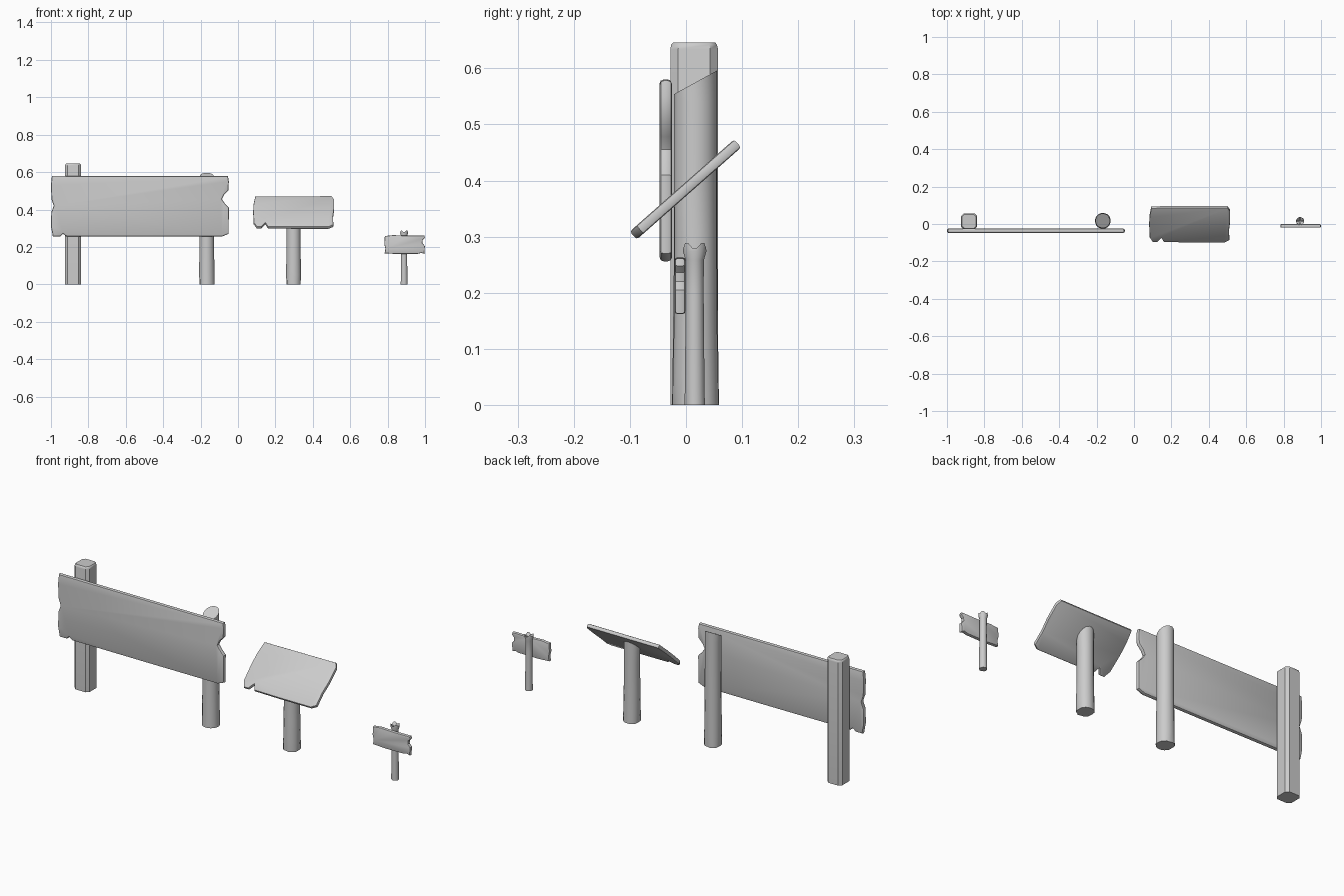
import bpy, bmesh, math, random
from mathutils import Matrix

if "Cube" in bpy.data.objects:
    bpy.data.objects.remove(bpy.data.objects["Cube"])

random.seed(4)


def finish(bm, name):
    bmesh.ops.recalc_face_normals(bm, faces=bm.faces)
    me = bpy.data.meshes.new(name)
    bm.to_mesh(me)
    bm.free()
    ob = bpy.data.objects.new(name, me)
    bpy.context.collection.objects.link(ob)
    bpy.ops.object.select_all(action='DESELECT')
    ob.select_set(True)
    bpy.context.view_layer.objects.active = ob
    bpy.ops.object.shade_smooth_by_angle(angle=math.radians(38))
    return ob


def board(name, outline, y0, y1, bevel, matrix=None):
    """Plank from an (x, z) outline, thickness y0..y1, with worn rounded rims."""
    bm = bmesh.new()
    rings = [[bm.verts.new((x, y, z)) for x, z in outline] for y in (y0, y1)]
    for r in rings:
        bm.faces.new(r)
    n = len(outline)
    for i in range(n):
        j = (i + 1) % n
        bm.faces.new((rings[0][i], rings[0][j], rings[1][j], rings[1][i]))
    bmesh.ops.recalc_face_normals(bm, faces=bm.faces)
    rim = [e for e in bm.edges
           if abs(e.verts[0].co.y - e.verts[1].co.y) < 1e-6]
    bmesh.ops.bevel(bm, geom=rim, offset=bevel, segments=2, profile=0.5,
                    affect='EDGES', clamp_overlap=True)
    if matrix:
        bm.transform(matrix)
    return finish(bm, name)


def circle(n, r):
    return [(r * math.cos(2 * math.pi * (i + .5) / n),
             r * math.sin(2 * math.pi * (i + .5) / n)) for i in range(n)]


def post(name, section, cx, cy, stations, top_shape=None, centre_drop=0, nick=0):
    """Stack scaled sections (z, scale); top_shape gives z at the last ring."""
    bm = bmesh.new()
    rings = []
    for k, (z, s) in enumerate(stations):
        ring = []
        for x, y in section:
            f = s * (1 - (random.choice((0, 0, nick)) if k == 0 else 0))
            zz = z
            if top_shape and k == len(stations) - 1:
                zz = top_shape(x * f, y * f)
            ring.append(bm.verts.new((cx + x * f, cy + y * f, zz)))
        rings.append(ring)
    n = len(section)
    for a, b in zip(rings, rings[1:]):
        for i in range(n):
            j = (i + 1) % n
            bm.faces.new((a[i], a[j], b[j], b[i]))
    bm.faces.new(rings[0])
    top = rings[-1]
    mid = bm.verts.new((cx, cy, sum(v.co.z for v in top) / n - centre_drop))
    for i in range(n):
        bm.faces.new((top[i], top[(i + 1) % n], mid))
    return finish(bm, name)


# Large sign: wide board with broken ends
board("large_board",
      [(-0.995, 0.58), (-1.0, 0.53), (-0.997, 0.455), (-0.985, 0.42),
       (-0.998, 0.385), (-1.0, 0.31), (-0.99, 0.257), (-0.95, 0.257),
       (-0.936, 0.271), (-0.918, 0.257), (-0.50, 0.256), (-0.085, 0.256),
       (-0.05, 0.270), (-0.049, 0.41), (-0.07, 0.432), (-0.086, 0.455),
       (-0.075, 0.478), (-0.052, 0.502), (-0.049, 0.55), (-0.054, 0.578)],
      -0.047, -0.025, 0.007)

# Large sign: chamfered square post
h, c = 0.0425, 0.014
square = [(h, -h + c), (h, h - c), (h - c, h), (-h + c, h),
          (-h, h - c), (-h, -h + c), (-h + c, -h), (h - c, -h)]
post("large_square_post", square, -0.882, 0.0145,
     [(0, 1), (0.634, 1), (0.642, 0.96), (0.646, 0.88)])

# Large sign: round post with a slanted top
post("large_round_post", circle(16, 0.041), -0.167, 0.017,
     [(0, 1.04), (0.05, 1.02), (0.25, 0.96), (0.54, 0.95), (0.56, 0.95)],
     lambda x, y: 0.575 + y * 0.55, nick=0.10)

# Lectern sign: tilted board on a round post
tilt = math.radians(41.4)
place = Matrix.Translation((0, -0.001, 0.384)) @ Matrix.Rotation(tilt - math.pi / 2, 4, 'X')
board("tilted_board",
      [(0.092, 0.122), (0.083, 0.06), (0.081, 0.0), (0.084, -0.09),
       (0.100, -0.122), (0.126, -0.122), (0.146, -0.092), (0.160, -0.122),
       (0.300, -0.124), (0.485, -0.124), (0.510, -0.108), (0.508, -0.04),
       (0.514, 0.02), (0.514, 0.10), (0.500, 0.124)],
      -0.0095, 0.0095, 0.005, place)
post("tilted_board_post", circle(16, 0.041), 0.297, 0.017,
     [(0, 1.03), (0.05, 1.0), (0.15, 0.95), (0.30, 0.93), (0.40, 0.93)],
     lambda x, y: 0.384 + (y + 0.018) * math.tan(tilt), nick=0.10)

# Small sign: short marker board
board("small_board",
      [(0.785, 0.258), (0.782, 0.215), (0.788, 0.19), (0.784, 0.166),
       (0.85, 0.162), (0.96, 0.163), (0.980, 0.168), (0.996, 0.163),
       (0.999, 0.205), (0.986, 0.220), (0.987, 0.236), (0.999, 0.248),
       (0.996, 0.261), (0.90, 0.260), (0.83, 0.263)],
      -0.020, -0.001, 0.005)

# Small sign: thin stake with a splintered, flared head
post("small_stake", circle(16, 0.0175), 0.888, 0.0155,
     [(0, 1.06), (0.03, 1.02), (0.20, 0.93), (0.258, 0.95), (0.274, 1.22), (0.285, 1.18)],
     lambda x, y: 0.284 - 0.006 * math.cos(4 * math.atan2(y, x)),
     centre_drop=0.016, nick=0.10)
